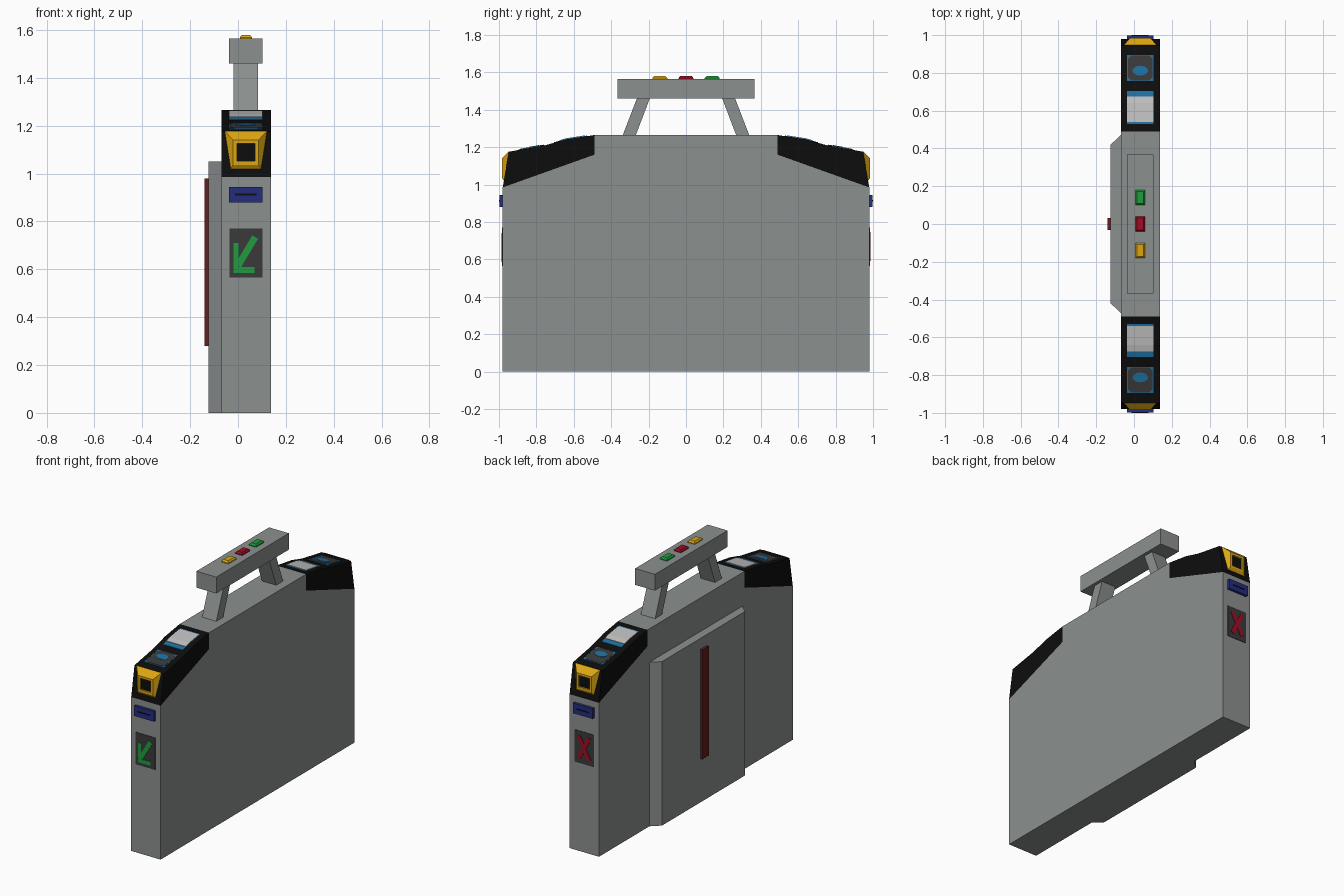
import bpy, bmesh, math

if "Cube" in bpy.data.objects:
    bpy.data.objects.remove(bpy.data.objects["Cube"])

def mat(name, r, g, b):
    m = bpy.data.materials.new(name)
    m.diffuse_color = (r, g, b, 1)
    m.use_nodes = True
    m.node_tree.nodes["Principled BSDF"].inputs["Base Color"].default_value = m.diffuse_color
    return m

GREY = mat("body grey", 0.26, 0.28, 0.275)
BLACK = mat("black", 0.004, 0.004, 0.004)
YELLOW = mat("yellow", 0.72, 0.38, 0.006)
NAVY = mat("navy blue", 0.018, 0.026, 0.21)
DARK = mat("dark grey", 0.042, 0.042, 0.042)
GREEN = mat("green", 0.015, 0.33, 0.05)
RED = mat("red", 0.36, 0.004, 0.018)
MAROON = mat("maroon", 0.12, 0.014, 0.012)
BLUE = mat("screen blue", 0.013, 0.16, 0.36)
PALE = mat("pale grey", 0.52, 0.52, 0.52)

CX = 0.033                 # centre line of the cabinet
X0, X1 = -0.07, 0.138      # cabinet sides

def loft(name, rings, mats):
    """Join equal-length rings of points and cap both ends; the last cap may use a second material."""
    bm = bmesh.new()
    vs = [[bm.verts.new(p) for p in r] for r in rings]
    n = len(rings[0])
    bm.faces.new(vs[0])
    for a, b in zip(vs, vs[1:]):
        for i in range(n):
            j = (i + 1) % n
            bm.faces.new((a[i], a[j], b[j], b[i]))
    bm.faces.new(vs[-1]).material_index = len(mats) - 1
    bmesh.ops.recalc_face_normals(bm, faces=bm.faces)
    me = bpy.data.meshes.new(name)
    bm.to_mesh(me)
    bm.free()
    for m in mats:
        me.materials.append(m)
    ob = bpy.data.objects.new(name, me)
    bpy.context.collection.objects.link(ob)
    return ob

def along_x(name, pts, a, b, m):      # (y, z) outline
    return loft(name, [[(x, y, z) for y, z in pts] for x in (a, b)], [m])

def along_y(name, pts, a, b, m):      # (x, z) outline
    return loft(name, [[(x, y, z) for x, z in pts] for y in (a, b)], [m])

def along_z(name, pts, a, b, m):      # (x, y) outline
    return loft(name, [[(x, y, z) for x, y in pts] for z in (a, b)], [m])

def rect(a0, a1, b0, b1):
    return [(a0, b0), (a1, b0), (a1, b1), (a0, b1)]

def bar(p, q, w):
    """Outline of a straight stroke from p to q."""
    dx, dz = q[0] - p[0], q[1] - p[1]
    k = w / 2 / math.hypot(dx, dz)
    nx, nz = -dz * k, dx * k
    return [(p[0] + nx, p[1] + nz), (q[0] + nx, q[1] + nz),
            (q[0] - nx, q[1] - nz), (p[0] - nx, p[1] - nz)]

# Upper line of the black end caps
TOP = [(0.947, 1.176), (0.754, 1.21), (0.64, 1.242), (0.49, 1.265)]

def top_z(y):
    for (ya, za), (yb, zb) in zip(TOP, TOP[1:]):
        if y >= yb:
            break
    return za + (zb - za) * (y - ya) / (yb - ya)

def top_plate(name, pts, h, s, m):
    """Thin plate following the sloping cap; pts are (x, y)."""
    loft(name, [[(x, y * s, top_z(y) + d) for x, y in pts] for d in (-0.002, h)], [m])

# Cabinet
along_x("cabinet", [(-0.98, 0), (0.98, 0), (0.98, 0.985), (0.49, 1.16), (0.49, 1.265),
                    (-0.49, 1.265), (-0.49, 1.16), (-0.98, 0.985)], X0, X1, GREY)

# Side panel with chamfered ends and its vertical strip
along_z("side_panel", [(X0, -0.47), (-0.124, -0.42), (-0.124, 0.42), (X0, 0.47)], 0, 1.05, GREY)
along_z("side_strip", rect(-0.139, -0.122, -0.032, 0.032), 0.28, 0.98, MAROON)

# Overhead bar with buttons
along_z("overhead_bar", rect(-0.037, 0.103, -0.367, 0.367), 1.46, 1.565, GREY)
for y, m, label in ((-0.14, YELLOW, "yellow"), (0, RED, "red"), (0.14, GREEN, "green")):
    loft(label + "_button", [rect3 for rect3 in (
        [(x, yy, z) for x, yy in rect(CX - hx, CX + hx, y - hy, y + hy)]
        for z, hx, hy in ((1.56, 0.025, 0.04), (1.57, 0.025, 0.04), (1.58, 0.017, 0.031)))], [m])

for s, end in ((-1, "front"), (1, "back")):
    # Leaning leg of the overhead bar
    along_x(end + "_leg", [(s * 0.34, 1.26), (s * 0.27, 1.26), (s * 0.193, 1.462),
                           (s * 0.262, 1.462)], -0.018, 0.083, GREY)
    # Black end cap
    cap = [(0.49, 1.16), (0.98, 0.985)] + TOP
    along_x(end + "_cap", [(s * y, z) for y, z in cap], X0, X1, BLACK)

    # Flared yellow scanner with a black recess
    rings = []
    for y, h, z0, z1 in ((0.947, 0.088, 0.98, 1.178), (0.985, 0.053, 1.037, 1.14),
                         (0.985, 0.038, 1.052, 1.125), (0.974, 0.038, 1.052, 1.125)):
        rings.append([(x, s * y, z) for x, z in rect(CX - h, CX + h, z0, z1)])
    loft(end + "_scanner", rings, [YELLOW, BLACK])

    # Ticket slot
    along_y(end + "_ticket_box", rect(-0.037, 0.103, 0.88, 0.945), s * 0.975, s * 0.998, NAVY)
    along_y(end + "_ticket_slot", rect(-0.012, 0.077, 0.909, 0.917), s * 0.997, s * 1.0, BLACK)

    # Direction sign backing
    along_y(end + "_sign", rect(-0.036, 0.102, 0.565, 0.77), s * 0.978, s * 0.983, DARK)

    # Card reader: blue base, dark chamfered pad, blue symbol
    top_plate(end + "_reader_edge", rect(-0.037, 0.103, 0.757, 0.895), 0.003, s, BLUE)
    c, xa, xb, ya, yb = 0.018, -0.033, 0.099, 0.761, 0.891
    top_plate(end + "_reader_pad", [(xa + c, ya), (xb - c, ya), (xb, ya + c), (xb, yb - c),
                                    (xb - c, yb), (xa + c, yb), (xa, yb - c), (xa, ya + c)],
              0.005, s, DARK)
    top_plate(end + "_reader_symbol",
              [(CX + 0.042 * math.cos(t * math.pi / 6), 0.812 + 0.026 * math.sin(t * math.pi / 6))
               for t in range(12)], 0.007, s, BLUE)

    # Display: blue plate bent over the cap with a pale middle
    for part, a, b in (("upper", 0.53, 0.64), ("lower", 0.64, 0.705)):
        top_plate(f"{end}_display_{part}", rect(-0.037, 0.103, a, b), 0.003, s, BLUE)
    for part, a, b in (("upper", 0.54, 0.64), ("lower", 0.64, 0.675)):
        top_plate(f"{end}_display_{part}_text_area", rect(-0.037, 0.103, a, b), 0.006, s, PALE)

# Green entry arrow on the front sign
for i, stroke in enumerate((bar((0.072, 0.735), (0.0, 0.615), 0.028),
                            rect(-0.018, 0.003, 0.585, 0.71),
                            rect(-0.018, 0.07, 0.585, 0.61))):
    along_y(f"arrow_stroke_{i + 1}", stroke, -0.98, -0.986 - i * 0.0004, GREEN)

# Red cross on the back sign
for i, k in enumerate((-1, 1)):
    along_y(f"cross_stroke_{i + 1}", bar((CX - 0.038 * k, 0.598), (CX + 0.038 * k, 0.74), 0.026),
            0.98, 0.986 + i * 0.0004, RED)
